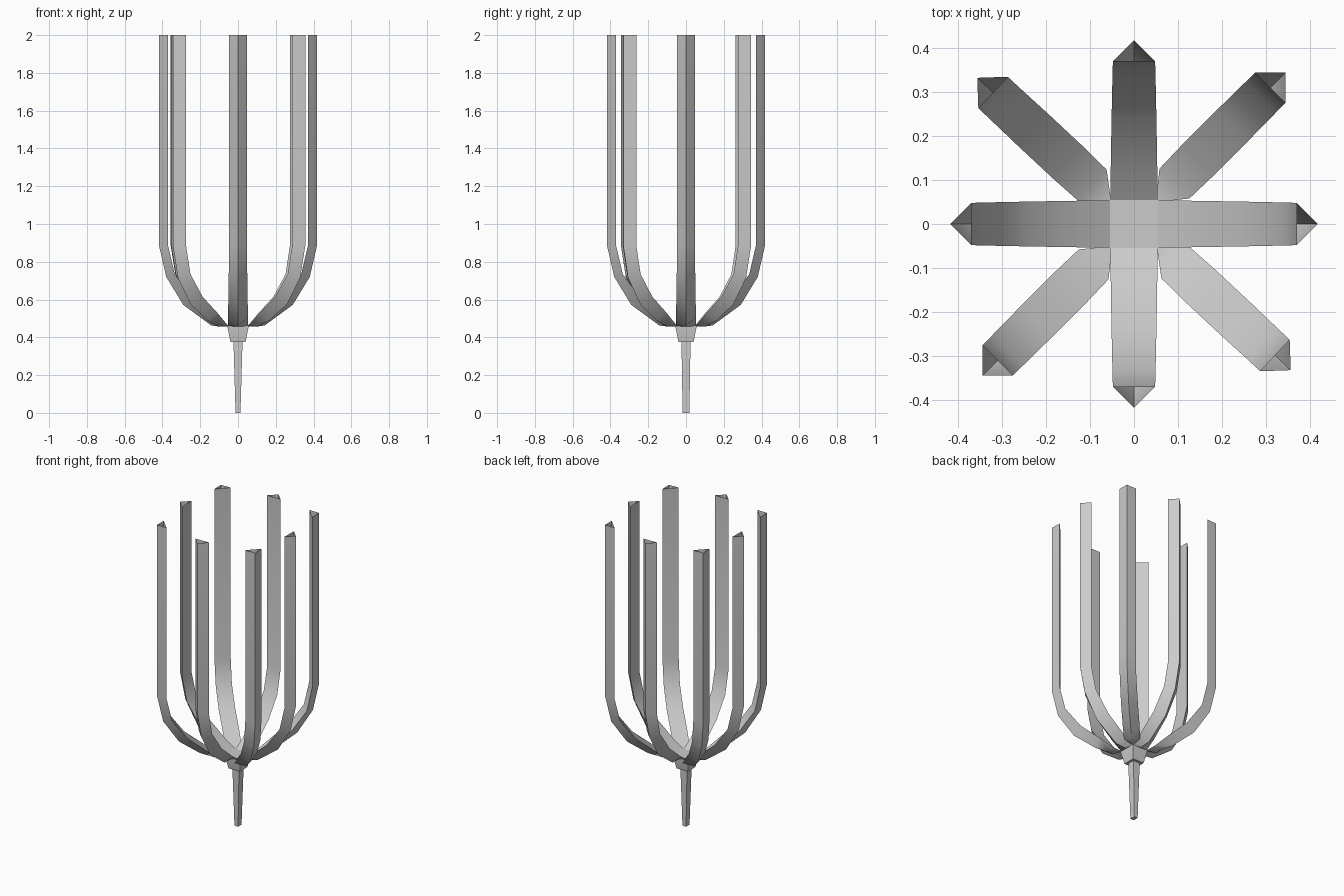
import bpy
import math

if "Cube" in bpy.data.objects:
    bpy.data.objects.remove(bpy.data.objects["Cube"])


def make_object(name, verts, faces, angle=35):
    mesh = bpy.data.meshes.new(name)
    mesh.from_pydata(verts, [], faces)
    obj = bpy.data.objects.new(name, mesh)
    bpy.context.collection.objects.link(obj)
    bpy.ops.object.select_all(action='DESELECT')
    obj.select_set(True)
    bpy.context.view_layer.objects.active = obj
    bpy.ops.object.shade_smooth_by_angle(angle=math.radians(angle))
    return obj


def square_column(name, sections):
    """Loft square sections given as (z, half_x, half_y)."""
    verts, faces = [], []
    for z, hx, hy in sections:
        verts += [(-hx, -hy, z), (hx, -hy, z), (hx, hy, z), (-hx, hy, z)]
    for s in range(len(sections) - 1):
        for i in range(4):
            j = (i + 1) % 4
            faces.append((4 * s + i, 4 * s + j, 4 * s + 4 + j, 4 * s + 4 + i))
    n = len(verts)
    faces += [(3, 2, 1, 0), (n - 4, n - 3, n - 2, n - 1)]
    return make_object(name, verts, faces, 25)


def arm(name, angle, sections):
    """Loft triangles (flat_r, flat_z, half_width, ridge_r, ridge_z), open at the top."""
    c, s = math.cos(angle), math.sin(angle)
    verts, faces = [], []
    for fr, fz, w, rr, rz in sections:
        for r, t, z in ((fr, -w, fz), (rr, 0, rz), (fr, w, fz)):
            verts.append((r * c - t * s, r * s + t * c, z))
    for k in range(len(sections) - 1):
        for i in range(3):
            j = (i + 1) % 3
            faces.append((3 * k + i, 3 * k + j, 3 * k + 3 + j, 3 * k + 3 + i))
    faces.append((2, 1, 0))
    return make_object(name, verts, faces)


# Tapered stem and flared hub
square_column("stem", [(0, 0.013, 0.018), (0.38, 0.024, 0.024)])
square_column("hub", [(0.375, 0.04, 0.04), (0.455, 0.056, 0.056), (0.463, 0.056, 0.056)])

# Arms on the axes
straight = [
    (0.050, 0.460, 0.054, 0.065, 0.457),
    (0.120, 0.505, 0.053, 0.140, 0.462),
    (0.240, 0.605, 0.051, 0.290, 0.572),
    (0.335, 0.735, 0.049, 0.380, 0.720),
    (0.370, 0.885, 0.048, 0.418, 0.885),
    (0.370, 2.000, 0.048, 0.418, 2.000),
]
for i in range(4):
    arm(f"axis_arm_{i + 1}", math.radians(90 * i), straight)

# Arms on the diagonals, pinched where they meet the hub corners
diagonal = [
    (0.075, 0.460, 0.004, 0.080, 0.457),
    (0.130, 0.468, 0.048, 0.145, 0.456),
    (0.205, 0.530, 0.050, 0.230, 0.490),
    (0.315, 0.615, 0.050, 0.355, 0.575),
    (0.405, 0.735, 0.049, 0.450, 0.715),
    (0.438, 0.885, 0.049, 0.487, 0.885),
    (0.438, 2.000, 0.049, 0.487, 2.000),
]
for i, a in enumerate((45, 137, 225, 317)):
    arm(f"diagonal_arm_{i + 1}", math.radians(a), diagonal)
